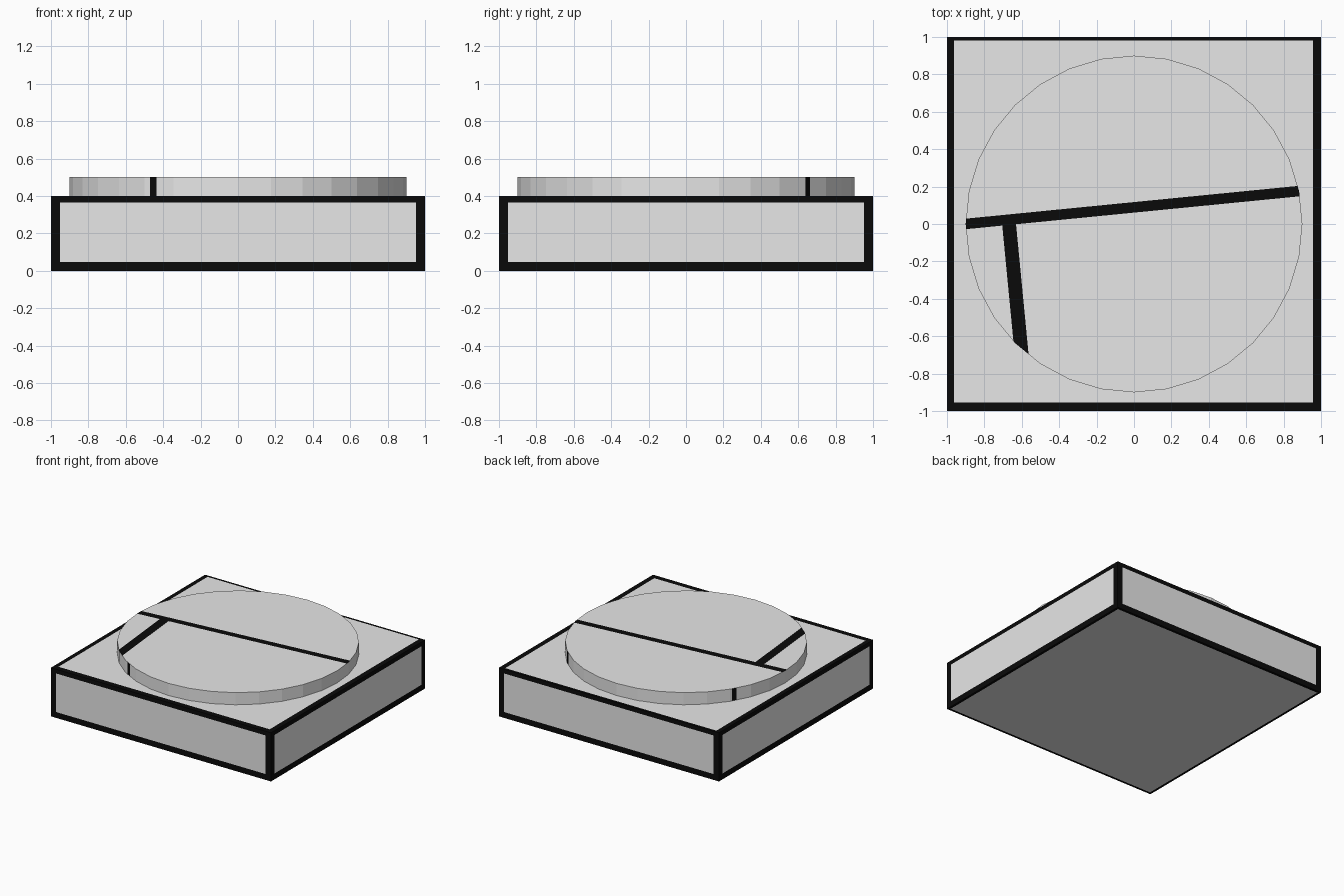
import bpy, bmesh, math
from mathutils import Vector as V

if "Cube" in bpy.data.objects:
    bpy.data.objects.remove(bpy.data.objects["Cube"])


def material(name, value):
    m = bpy.data.materials.new(name)
    m.diffuse_color = (value, value, value, 1)
    m.use_nodes = True
    m.node_tree.nodes["Principled BSDF"].inputs["Base Color"].default_value = m.diffuse_color
    return m


MATS = [material("light grey", 0.8), material("black", 0.003)]


def finish(bm, name):
    mesh = bpy.data.meshes.new(name)
    bm.normal_update()
    bm.to_mesh(mesh)
    bm.free()
    for m in MATS:
        mesh.materials.append(m)
    obj = bpy.data.objects.new(name, mesh)
    bpy.context.collection.objects.link(obj)


def bordered_panel(bm, origin, u, v, w, h, left, right, bottom, top):
    """Rectangle split 3 x 3: grey centre, black border."""
    xs, ys = (0, left, w - right, w), (0, bottom, h - top, h)
    grid = [[bm.verts.new(V(origin) + V(u) * x + V(v) * y) for x in xs] for y in ys]
    for j in range(3):
        for i in range(3):
            f = bm.faces.new((grid[j][i], grid[j][i + 1], grid[j + 1][i + 1], grid[j + 1][i]))
            f.material_index = 0 if i == j == 1 else 1


# Square base with black edging on every side
H = 0.4
bm = bmesh.new()
side = (0.048, 0.048, 0.048, 0.035)
for origin, u in (((-1, -1, 0), (1, 0, 0)), ((1, -1, 0), (0, 1, 0)),
                  ((1, 1, 0), (-1, 0, 0)), ((-1, 1, 0), (0, -1, 0))):
    bordered_panel(bm, origin, u, (0, 0, 1), 2, H, *side)
bordered_panel(bm, (-1, -1, H), (1, 0, 0), (0, 1, 0), 2, 2, 0.037, 0.043, 0.045, 0.02)
bordered_panel(bm, (-1, 1, 0), (1, 0, 0), (0, -1, 0), 2, 2, 0.02, 0.02, 0.02, 0.02)
finish(bm, "square_base")

# Round plate, 32 flat sides
R, T = 0.9, 0.1
bm = bmesh.new()
bmesh.ops.create_cone(bm, cap_ends=True, segments=32, radius1=R, radius2=R, depth=T)
bmesh.ops.translate(bm, verts=bm.verts, vec=(0, 0, H + T / 2))
bm.normal_update()


def stripe(point, normal, half, select):
    """Cut the selected faces on both sides of a line and blacken the strip."""
    p, n = V(point), V(normal).normalized()
    for s in (-half, half):
        faces = [f for f in bm.faces if select(f)]
        geom = list({g for f in faces for g in (*f.verts, *f.edges)}) + faces
        bmesh.ops.bisect_plane(bm, geom=geom, plane_co=p + n * s, plane_no=n)
        bm.normal_update()
    for f in bm.faces:
        if select(f) and abs((f.calc_center_median() - p).dot(n)) < half:
            f.material_index = 1


# Long stripe across the top, then a short one square to it
long_p, long_n = V((0, 0.089, 0)), V((-0.0985, 1, 0)).normalized()
stripe(long_p, long_n, 0.028, lambda f: f.normal.z > 0.9)
stripe((-0.668, 0, 0), (1, 0.0965, 0), 0.037,
       lambda f: f.normal.z > 0.9 and (f.calc_center_median() - long_p).dot(long_n) < -0.03)

# Three upright marks on the rim
for deg in (46.4, 148.6, 239.6):
    a = math.radians(deg)
    out = V((math.cos(a), math.sin(a), 0))
    stripe(out * R, (-out.y, out.x, 0), 0.02,
           lambda f: abs(f.normal.z) < 0.1 and f.calc_center_median().dot(out) > 0.85)
finish(bm, "round_plate")
